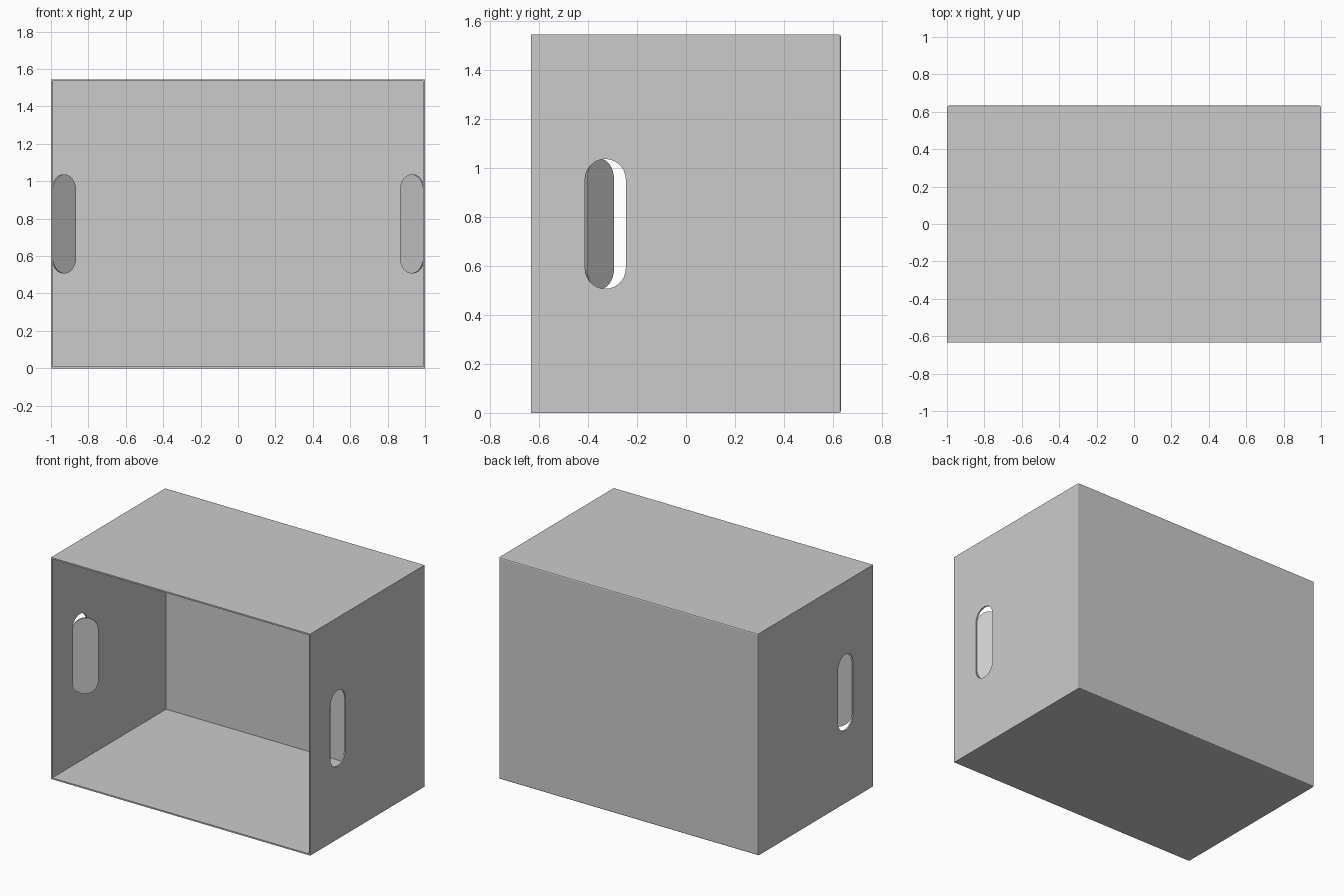
import bpy, bmesh, math
from mathutils import Vector

if "Cube" in bpy.data.objects:
    bpy.data.objects.remove(bpy.data.objects["Cube"])

W, D, H, T = 2.0, 1.265, 1.545, 0.01      # box size and board thickness
HOLE_Y, HOLE_Z, R, HALF = -0.329, 0.772, 0.083, 0.265
FOLD = math.radians(48)


def stadium(r, half, steps=14):
    """Upright slot outline as (u, z) points centred on the origin."""
    pts = []
    for sign, start in ((1, 0), (-1, math.pi)):
        for i in range(steps + 1):
            a = start + math.pi * i / steps
            pts.append((r * math.cos(a), sign * (half - r) + r * math.sin(a)))
    return pts


def prism(name, points, offset):
    """Closed solid made by extruding a planar outline along offset."""
    bm = bmesh.new()
    face = bm.faces.new([bm.verts.new(p) for p in points])
    ext = bmesh.ops.extrude_face_region(bm, geom=[face])
    moved = [v for v in ext["geom"] if isinstance(v, bmesh.types.BMVert)]
    bmesh.ops.translate(bm, verts=moved, vec=offset)
    bmesh.ops.recalc_face_normals(bm, faces=bm.faces)
    return add(name, bm)


def add(name, bm):
    mesh = bpy.data.meshes.new(name)
    bm.to_mesh(mesh)
    bm.free()
    ob = bpy.data.objects.new(name, mesh)
    bpy.context.collection.objects.link(ob)
    return ob


# Carton: open-fronted box with slightly softened back edges
bm = bmesh.new()
bmesh.ops.create_cube(bm, size=1)
for v in bm.verts:
    v.co = Vector((v.co.x * W, v.co.y * D, (v.co.z + 0.5) * H))
front = [f for f in bm.faces if f.normal.y < -0.5]
bmesh.ops.delete(bm, geom=front, context='FACES_ONLY')
back = [e for e in bm.edges if all(v.co.y > 0 for v in e.verts)]
bmesh.ops.bevel(bm, geom=back, offset=0.008, segments=2, profile=0.5, affect='EDGES')
bmesh.ops.recalc_face_normals(bm, faces=bm.faces)
# keep the normals pointing out of the open shell
if sum(f.normal.dot(f.calc_center_median() - Vector((0, 0, H / 2))) for f in bm.faces) < 0:
    bmesh.ops.reverse_faces(bm, faces=bm.faces)
carton = add("carton", bm)
shell = carton.modifiers.new("board", 'SOLIDIFY')
shell.thickness, shell.offset, shell.use_even_offset = T, -1, True

# Hand hole cutter through both sides
cutter = prism("hand_hole_cutter",
               [(-1.2, HOLE_Y + u, HOLE_Z + z) for u, z in stadium(R, HALF)],
               Vector((2.4, 0, 0)))
cutter.hide_render = True
cutter.hide_viewport = True
cutter.display_type = 'WIRE'
cut = carton.modifiers.new("hand_holes", 'BOOLEAN')
cut.object, cut.operation, cut.solver = cutter, 'DIFFERENCE', 'EXACT'

# Hand hole flaps, hinged at the front edge and pushed inward
for side, label in ((1, "right"), (-1, "left")):
    hinge_x, hinge_y = 0.996, HOLE_Y - R + 0.007
    pts = [(side * (hinge_x - (u + R) * math.sin(FOLD)),
            hinge_y + (u + R) * math.cos(FOLD), HOLE_Z + z)
           for u, z in stadium(R, HALF)]
    prism(label + "_hand_flap", pts,
          Vector((-side * math.cos(FOLD), -math.sin(FOLD), 0)) * T)
